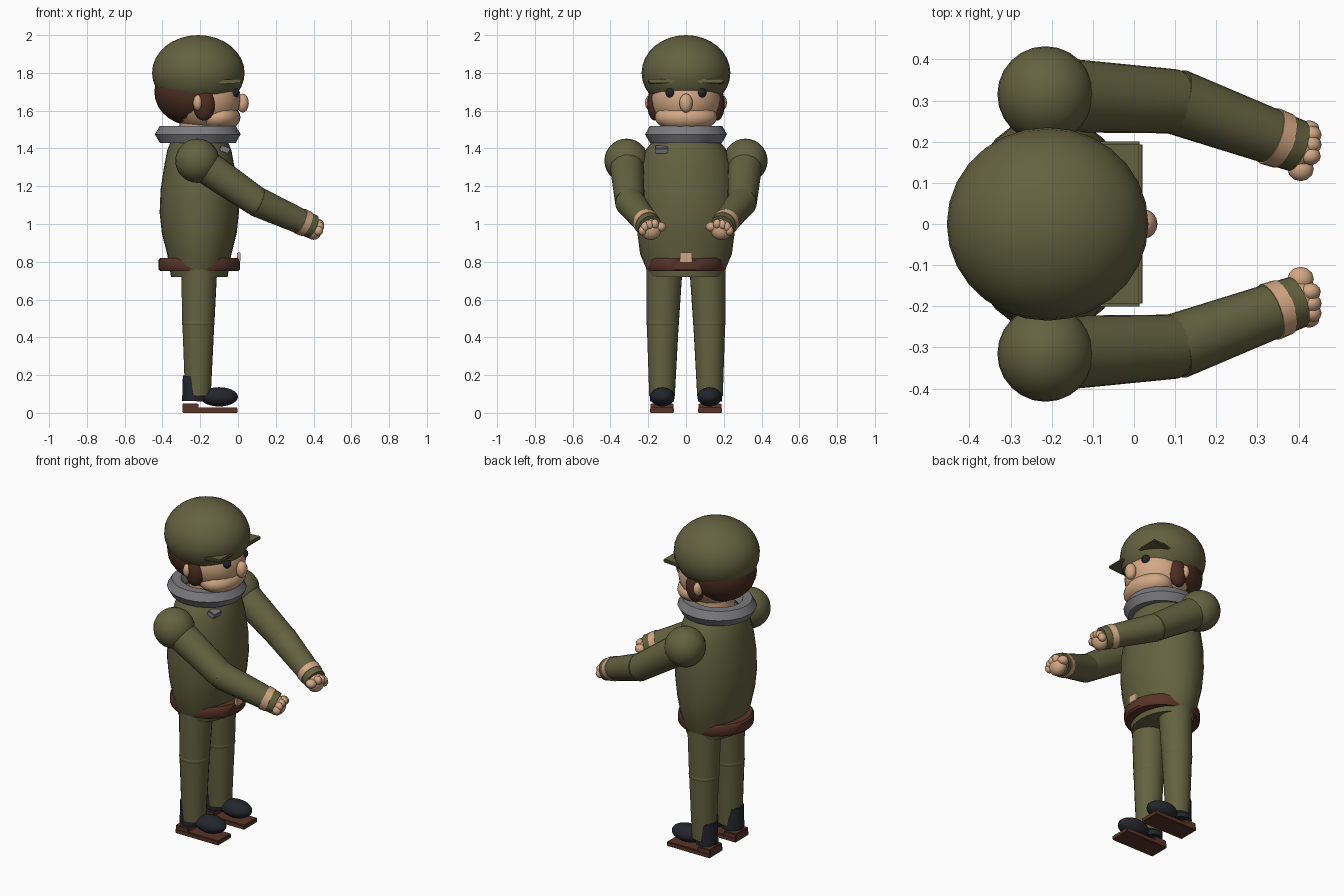
import bpy, bmesh, math
from mathutils import Vector, Matrix

if "Cube" in bpy.data.objects:
    bpy.data.objects.remove(bpy.data.objects["Cube"], do_unlink=True)


def material(name, rgb):
    m = bpy.data.materials.new(name)
    m.use_nodes = True
    m.diffuse_color = (*rgb, 1)
    m.node_tree.nodes["Principled BSDF"].inputs["Base Color"].default_value = (*rgb, 1)
    return m


GREEN = material("olive cloth", (0.127, 0.122, 0.051))
HAIR = material("dark brown hair", (0.075, 0.027, 0.016))
LEATHER = material("brown leather", (0.1, 0.034, 0.02))
SKIN = material("skin", (0.65, 0.39, 0.23))
GREY = material("grey scarf", (0.2, 0.2, 0.21))
DARK = material("dark boots and eyes", (0.018, 0.019, 0.026))


def finish(name, bm, mat, smooth=True):
    bmesh.ops.recalc_face_normals(bm, faces=bm.faces)
    me = bpy.data.meshes.new(name)
    bm.to_mesh(me)
    bm.free()
    me.materials.append(mat)
    ob = bpy.data.objects.new(name, me)
    bpy.context.collection.objects.link(ob)
    if smooth:
        bpy.ops.object.select_all(action='DESELECT')
        ob.select_set(True)
        bpy.context.view_layer.objects.active = ob
        bpy.ops.object.shade_smooth_by_angle(angle=math.radians(40))
    return ob


def ball(name, pos, radii, mat, seg=24):
    bm = bmesh.new()
    m = Matrix.Translation(pos) @ Matrix.Diagonal((*radii, 1))
    bmesh.ops.create_uvsphere(bm, u_segments=seg, v_segments=seg // 2 + 2, radius=1, matrix=m)
    return finish(name, bm, mat)


def box(name, pos, size, mat, bevel=0.006, tilt=0):
    bm = bmesh.new()
    m = Matrix.Translation(pos) @ Matrix.Rotation(tilt, 4, 'Y') @ Matrix.Diagonal((*size, 1))
    bmesh.ops.create_cube(bm, size=1, matrix=m)
    bmesh.ops.bevel(bm, geom=bm.edges[:], offset=bevel, segments=2, affect='EDGES')
    return finish(name, bm, mat)


def limb(name, a, b, ra, rb, mat, seg=24):
    a, b = Vector(a), Vector(b)
    d = b - a
    m = Matrix.Translation((a + b) / 2) @ d.to_track_quat('Z', 'Y').to_matrix().to_4x4()
    bm = bmesh.new()
    bmesh.ops.create_cone(bm, cap_ends=True, segments=seg, radius1=ra, radius2=rb,
                          depth=d.length, matrix=m)
    return finish(name, bm, mat)


def loft(name, rings, mat, cx=-0.205, seg=28, closed=False):
    """Elliptical rings given as (z, rx, ry); closed joins the last ring to the first."""
    bm = bmesh.new()
    loops = []
    for z, rx, ry in rings:
        loops.append([bm.verts.new((cx + rx * math.cos(t), ry * math.sin(t), z))
                      for t in (math.tau * i / seg for i in range(seg))])
    pairs = list(zip(loops, loops[1:]))
    if closed:
        pairs.append((loops[-1], loops[0]))
    else:
        bm.faces.new(loops[0])
        bm.faces.new(loops[-1])
    for lo, hi in pairs:
        for i in range(seg):
            j = (i + 1) % seg
            bm.faces.new((lo[i], lo[j], hi[j], hi[i]))
    return finish(name, bm, mat)


# Torso, belt and scarf
loft("torso", [(0.72, 0.15, 0.2), (0.77, 0.157, 0.213), (0.84, 0.17, 0.243),
               (0.95, 0.198, 0.257), (1.06, 0.21, 0.265), (1.18, 0.205, 0.263),
               (1.3, 0.187, 0.248), (1.39, 0.17, 0.215), (1.45, 0.145, 0.17)], GREEN)
loft("belt", [(0.75, 0.206, 0.2), (0.76, 0.215, 0.207), (0.81, 0.215, 0.207),
              (0.82, 0.206, 0.2), (0.82, 0.15, 0.15), (0.75, 0.15, 0.15)],
     LEATHER, closed=True)
box("belt_buckle", (0.005, 0, 0.825), (0.018, 0.062, 0.05), SKIN, 0.003)
scarf = [(1.475 + 0.052 * math.sin(t), 0.175 + 0.052 * math.cos(t), 0.165 + 0.052 * math.cos(t))
         for t in (math.tau * i / 6 for i in range(6))]
loft("scarf", scarf, GREY, cx=-0.213, seg=20, closed=True)
box("scarf_end", (-0.07, -0.13, 1.395), (0.05, 0.07, 0.03), GREY, 0.004, 0.3)
limb("neck", (-0.2, 0, 1.42), (-0.2, 0, 1.56), 0.11, 0.11, SKIN)

# Head and cap
ball("head", (-0.18, 0, 1.66), (0.195, 0.187, 0.17), SKIN)
ball("jaw", (-0.105, 0, 1.565), (0.118, 0.165, 0.078), SKIN)
ball("nose", (0.025, 0, 1.64), (0.032, 0.035, 0.05), SKIN, 16)
ball("hair", (-0.238, 0, 1.7), (0.205, 0.198, 0.18), HAIR)
ball("cap_crown", (-0.21, 0, 1.8), (0.245, 0.235, 0.2), GREEN, 28)
box("cap_visor", (-0.085, 0, 1.752), (0.21, 0.4, 0.022), GREEN, 0.007, -0.06)

for side, s in (("left", 1), ("right", -1)):
    # Face details
    ball(side + "_eye", (-0.018, s * 0.083, 1.695), (0.025, 0.025, 0.027), DARK, 16)
    ball(side + "_sideburn", (-0.18, s * 0.165, 1.635), (0.06, 0.04, 0.088), HAIR, 16)
    ball(side + "_ear", (-0.213, s * 0.185, 1.642), (0.025, 0.032, 0.042), SKIN, 16)

    # Arm
    shoulder = Vector((-0.215, s * 0.315, 1.335))
    elbow = Vector((0.1, s * 0.298, 1.118))
    wrist = Vector((0.395, s * 0.19, 0.985))
    ball(side + "_shoulder", shoulder, (0.117,) * 3, GREEN)
    limb(side + "_upper_arm", shoulder, elbow, 0.092, 0.078, GREEN)
    ball(side + "_elbow", elbow, (0.076,) * 3, GREEN)
    limb(side + "_forearm", elbow, wrist, 0.08, 0.064, GREEN)
    limb(side + "_cuff", elbow.lerp(wrist, 0.78), elbow.lerp(wrist, 0.89), 0.071, 0.069, SKIN)

    # Hand with curled fingers
    ball(side + "_palm", (0.4, s * 0.187, 0.972), (0.045, 0.058, 0.056), SKIN, 16)
    ball(side + "_thumb", (0.405, s * 0.134, 0.985), (0.032, 0.03, 0.026), SKIN, 12)
    for n, (x, y, z) in enumerate(((0.428, 0.165, 1.0), (0.43, 0.193, 0.995),
                                   (0.43, 0.217, 0.985), (0.425, 0.23, 0.965))):
        ball(f"{side}_finger_{n + 1}", (x, s * y, z), (0.026, 0.022, 0.026), SKIN, 12)

    # Leg
    limb(side + "_thigh", (-0.205, s * 0.113, 0.8), (-0.21, s * 0.123, 0.47), 0.097, 0.085, GREEN)
    ball(side + "_knee", (-0.21, s * 0.123, 0.475), (0.087, 0.087, 0.045), GREEN)
    limb(side + "_shin", (-0.21, s * 0.123, 0.48), (-0.212, s * 0.127, 0.09), 0.085, 0.068, GREEN)

    # Boot
    limb(side + "_boot_shaft", (-0.232, s * 0.127, 0.062), (-0.228, s * 0.127, 0.195),
         0.064, 0.064, DARK)
    ball(side + "_boot_toe", (-0.1, s * 0.125, 0.085), (0.1, 0.065, 0.051), DARK)
    box(side + "_sole", (-0.148, s * 0.127, 0.014), (0.293, 0.128, 0.028), LEATHER, 0.004)
    box(side + "_heel", (-0.252, s * 0.127, 0.027), (0.085, 0.12, 0.048), LEATHER, 0.004)
